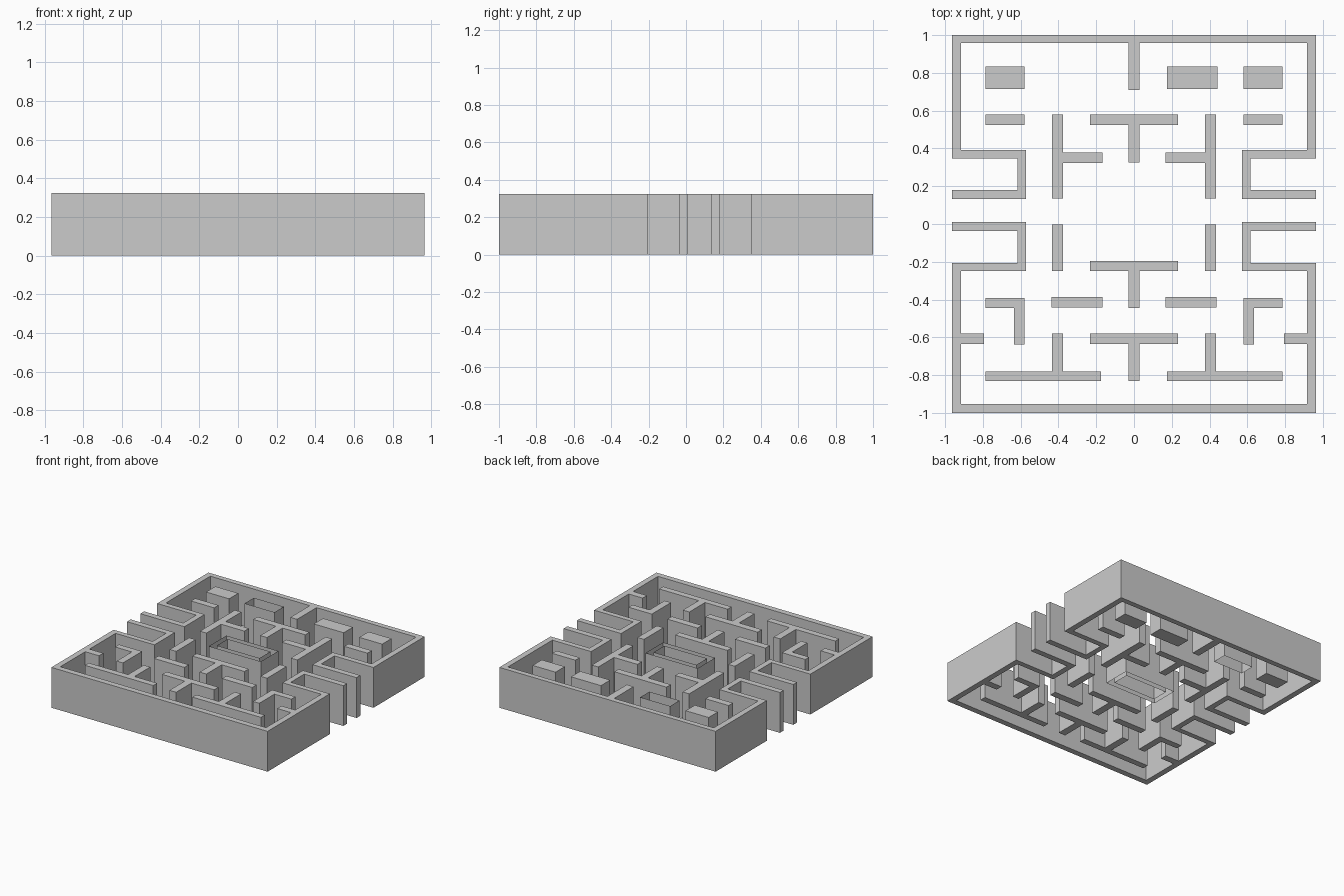
import bpy, bmesh

if "Cube" in bpy.data.objects:
    bpy.data.objects.remove(bpy.data.objects["Cube"])

H = 0.325  # wall height


def prism(name, *loops, caps=True):
    """Extrude 2D outlines upward; caps=False leaves open wall shells."""
    bm = bmesh.new()
    for pts in loops:
        low = [bm.verts.new((x, y, 0)) for x, y in pts]
        top = [bm.verts.new((x, y, H)) for x, y in pts]
        n = len(pts)
        for i in range(n):
            j = (i + 1) % n
            bm.faces.new((low[i], low[j], top[j], top[i]))
        if caps:
            bm.faces.new(low[::-1])
            bm.faces.new(top)
    if caps:
        bmesh.ops.recalc_face_normals(bm, faces=bm.faces)
    me = bpy.data.meshes.new(name)
    bm.to_mesh(me)
    bm.free()
    ob = bpy.data.objects.new(name, me)
    bpy.context.collection.objects.link(ob)
    return ob


def flip(pts):
    return [(-x, y) for x, y in reversed(pts)]


def symmetric(name, half):
    """Close a right-hand half outline with its mirror image."""
    prism(name, half + flip(half))


def pair(name, pts):
    prism(name + "_right", pts)
    prism(name + "_left", flip(pts))


def rect(x0, x1, y0, y1):
    return [(x0, y0), (x1, y0), (x1, y1), (x0, y1)]


# outer walls with folded-in side tunnels
symmetric("back_outer_wall", [
    (.964, 1), (.964, .348), (.616, .348), (.616, .181), (.964, .181),
    (.964, .133), (.571, .133), (.571, .392), (.917, .392), (.917, .957),
    (.03, .957), (.03, .71)])
symmetric("front_outer_wall", [
    (.964, -1), (.964, -.207), (.616, -.207), (.616, -.036), (.964, -.036),
    (.964, .011), (.571, .011), (.571, -.249), (.917, -.249), (.917, -.581),
    (.794, -.581), (.794, -.636), (.917, -.636), (.917, -.953)])

# T-shaped walls on the centre line
for name, top, bar, foot in (("back", .58, .525, .326),
                             ("middle", -.195, -.249, -.445),
                             ("front", -.58, -.635, -.83)):
    symmetric(name + "_tee_wall",
              [(.232, top), (.232, bar), (.03, bar), (.03, foot)])

# side T walls
pair("side_tee_wall", [
    (.434, .135), (.434, .58), (.376, .58), (.376, .379), (.168, .379),
    (.168, .322), (.376, .322), (.376, .135)])

# straight side walls
pair("back_corner_block", rect(.58, .785, .715, .833))
pair("back_corner_bar", rect(.58, .787, .525, .58))
pair("side_upright_bar", rect(.376, .434, -.25, -.002))
pair("front_inner_bar", rect(.168, .437, -.443, -.387))

# corner walls and inverted T walls at the front
pair("front_corner_wall", [
    (.787, -.393), (.58, -.393), (.58, -.637), (.636, -.637),
    (.636, -.444), (.787, -.444)])
pair("front_base_wall", [
    (.175, -.83), (.785, -.83), (.785, -.78), (.434, -.78),
    (.434, -.58), (.376, -.58), (.376, -.78), (.175, -.78)])

# back blocks: the right one is solid, the left one an open shell
prism("back_inner_block", rect(.175, .442, .715, .833))
prism("back_inner_shell", rect(-.442, -.175, .715, .833), caps=False)

# central pen: open double shell without caps
prism("centre_pen", rect(-.232, .232, -.04, .183),
      rect(-.19, .19, .003, .14)[::-1], caps=False)
